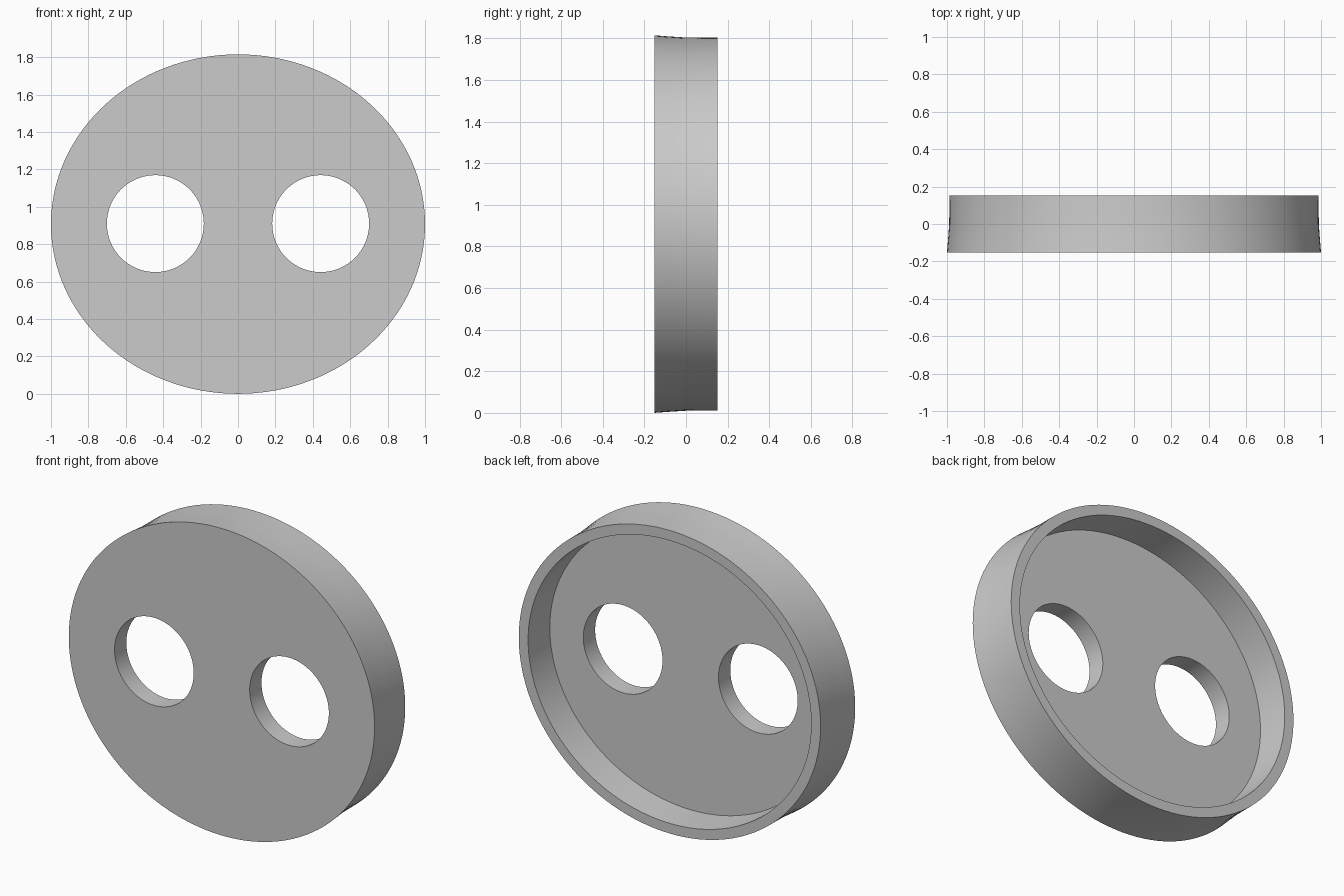
import bpy, bmesh, math

if "Cube" in bpy.data.objects:
    bpy.data.objects.remove(bpy.data.objects["Cube"])

SEG = 128
CZ = 0.9075          # height of the disc centre
HALF = 0.1525        # half thickness

grey = bpy.data.materials.new("plain grey")
grey.diffuse_color = (0.6, 0.6, 0.6, 1)
grey.use_nodes = True
grey.node_tree.nodes["Principled BSDF"].inputs["Base Color"].default_value = grey.diffuse_color


def make_object(name, bm):
    bmesh.ops.recalc_face_normals(bm, faces=bm.faces)
    mesh = bpy.data.meshes.new(name)
    bm.to_mesh(mesh)
    bm.free()
    obj = bpy.data.objects.new(name, mesh)
    bpy.context.collection.objects.link(obj)
    return obj


def lathe(name, profile, cx, cz):
    """Closed solid swept along y from elliptical rings (y, x radius, z radius)."""
    bm = bmesh.new()
    rings = []
    for y, rx, rz in profile:
        rings.append([bm.verts.new((cx + rx * math.cos(2 * math.pi * i / SEG), y,
                                    cz + rz * math.sin(2 * math.pi * i / SEG)))
                      for i in range(SEG)])
    for a, b in zip(rings, rings[1:]):
        for i in range(SEG):
            j = (i + 1) % SEG
            bm.faces.new((a[i], a[j], b[j], b[i]))
    bm.faces.new(rings[0])
    bm.faces.new(rings[-1])
    return make_object(name, bm)


# Oval cover: flat front, slightly flared side, raised rim around a back recess
cover = lathe("oval_cover", [
    (-HALF, 1.0, 0.9075),
    (-0.08, 0.994, 0.902),
    (0.0, 0.988, 0.897),
    (HALF, 0.987, 0.896),
    (HALF, 0.926, 0.836),
    (-0.042, 0.920, 0.830),
], 0, CZ)
cover.data.materials.append(grey)

# Two round through holes
cutters = [lathe("hole_cutter", [(-0.4, 0.259, 0.259), (0.4, 0.259, 0.259)], x, 0.91)
           for x in (-0.442, 0.442)]
for cutter in cutters:
    cutter.hide_render = True
    cutter.data.materials.append(grey)
    mod = cover.modifiers.new("hole", 'BOOLEAN')
    mod.operation = 'DIFFERENCE'
    mod.solver = 'EXACT'
    mod.object = cutter

bpy.context.view_layer.objects.active = cover
cover.select_set(True)
for mod in list(cover.modifiers):
    bpy.ops.object.modifier_apply(modifier=mod.name)
for cutter in cutters:
    bpy.data.objects.remove(cutter)

# Smooth curved walls, sharp rims
bpy.ops.object.shade_smooth_by_angle(angle=math.radians(30))
